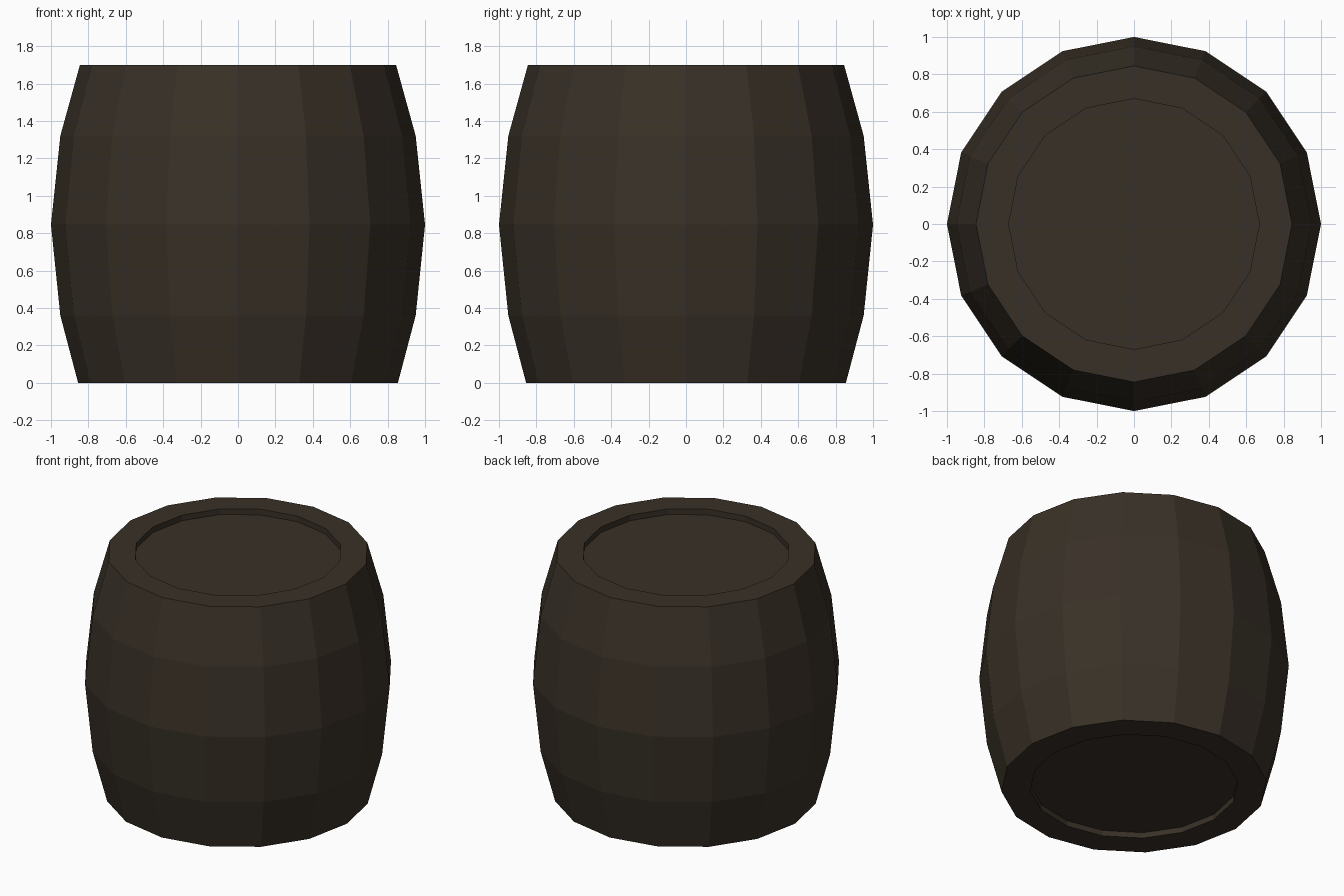
import bpy, bmesh, math

if "Cube" in bpy.data.objects:
    bpy.data.objects.remove(bpy.data.objects["Cube"])

SIDES = 16

# one dark wood colour for the whole barrel
wood = bpy.data.materials.new("dark_wood")
wood.diffuse_color = (0.040, 0.030, 0.020, 1)
wood.use_nodes = True
wood.node_tree.nodes["Principled BSDF"].inputs["Base Color"].default_value = wood.diffuse_color

# closed profile (radius, height): recessed base, bulging staves, recessed lid
profile = [(0.67, 0.04), (0.67, 0.0), (0.855, 0.0), (0.95, 0.36), (1.0, 0.845),
           (0.95, 1.32), (0.845, 1.70), (0.67, 1.70), (0.67, 1.66)]

bm = bmesh.new()
rings = [[bm.verts.new((r * math.cos(2 * math.pi * i / SIDES),
                        r * math.sin(2 * math.pi * i / SIDES), z))
          for i in range(SIDES)] for r, z in profile]

# staves and rims
for low, high in zip(rings, rings[1:]):
    for i in range(SIDES):
        j = (i + 1) % SIDES
        bm.faces.new((low[i], low[j], high[j], high[i]))

# base and lid discs
bm.faces.new(rings[0][::-1])
bm.faces.new(rings[-1])
bmesh.ops.recalc_face_normals(bm, faces=bm.faces[:])

mesh = bpy.data.meshes.new("barrel")
bm.to_mesh(mesh)
bm.free()
mesh.materials.append(wood)
barrel = bpy.data.objects.new("barrel", mesh)
bpy.context.collection.objects.link(barrel)
